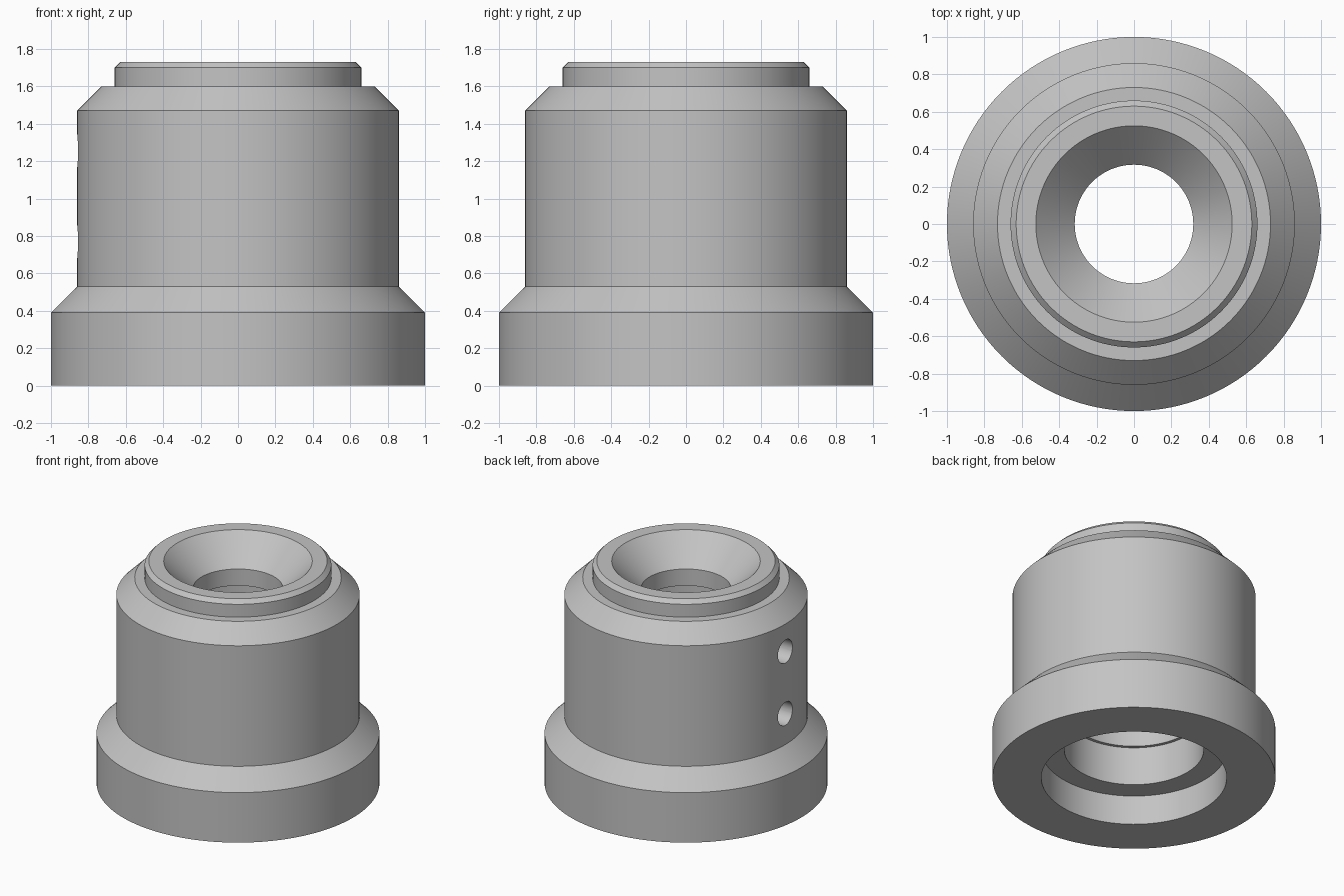
import bpy
import bmesh
from math import pi, radians
from mathutils import Matrix

cube = bpy.data.objects.get("Cube")
if cube:
    bpy.data.objects.remove(cube)

SEGMENTS = 128


def make_material(name, rgb):
    mat = bpy.data.materials.new(name)
    mat.use_nodes = True
    color = (*rgb, 1)
    mat.diffuse_color = color
    mat.node_tree.nodes["Principled BSDF"].inputs["Base Color"].default_value = color
    return mat


def add_object(name, bm, mat):
    bmesh.ops.recalc_face_normals(bm, faces=bm.faces)
    mesh = bpy.data.meshes.new(name)
    bm.to_mesh(mesh)
    bm.free()
    mesh.materials.append(mat)
    obj = bpy.data.objects.new(name, mesh)
    bpy.context.collection.objects.link(obj)
    return obj


def lathe(name, profile, mat):
    """Revolve a closed (radius, height) profile around z."""
    bm = bmesh.new()
    verts = [bm.verts.new((r, 0, z)) for r, z in profile]
    edges = [bm.edges.new((a, b)) for a, b in zip(verts, verts[1:] + verts[:1])]
    bmesh.ops.spin(bm, geom=verts + edges, cent=(0, 0, 0), axis=(0, 0, 1),
                   angle=2 * pi, steps=SEGMENTS, use_merge=True)
    bmesh.ops.remove_doubles(bm, verts=bm.verts, dist=0.0001)
    return add_object(name, bm, mat)


steel = make_material("grey steel", (0.55, 0.55, 0.55))

# Outer shell: flange, body and top lip with chamfers
outside = [(1, 0), (1, 0.39), (0.86, 0.53), (0.86, 1.47), (0.73, 1.6),
           (0.66, 1.6), (0.66, 1.7), (0.63, 1.73)]
# Bore: funnel, narrow throat, wide chamber and stepped counterbore
inside = [(0.525, 1.73), (0.317, 1.52), (0.317, 1.39), (0.47, 1.39),
          (0.47, 0.53), (0.493, 0.53), (0.493, 0.23), (0.655, 0.23), (0.655, 0)]
housing = lathe("housing", outside + inside, steel)

# Two radial screw holes on the -x side
bm = bmesh.new()
for z in (0.77, 1.255):
    place = Matrix.Translation((-0.7, 0, z)) @ Matrix.Rotation(radians(90), 4, "Y")
    bmesh.ops.create_cone(bm, cap_ends=True, segments=32, radius1=0.09,
                          radius2=0.09, depth=0.7, matrix=place)
cutter = add_object("hole_cutter", bm, steel)
cutter.hide_render = True
cutter.hide_viewport = True

# Cut the holes, then keep the result as the mesh
cut = housing.modifiers.new("holes", "BOOLEAN")
cut.operation = "DIFFERENCE"
cut.solver = "EXACT"
cut.object = cutter
for obj in bpy.context.selected_objects:
    obj.select_set(False)
bpy.context.view_layer.objects.active = housing
housing.select_set(True)
bpy.ops.object.modifier_apply(modifier="holes")
bpy.data.objects.remove(cutter)
bpy.ops.object.shade_smooth_by_angle(angle=radians(25))
